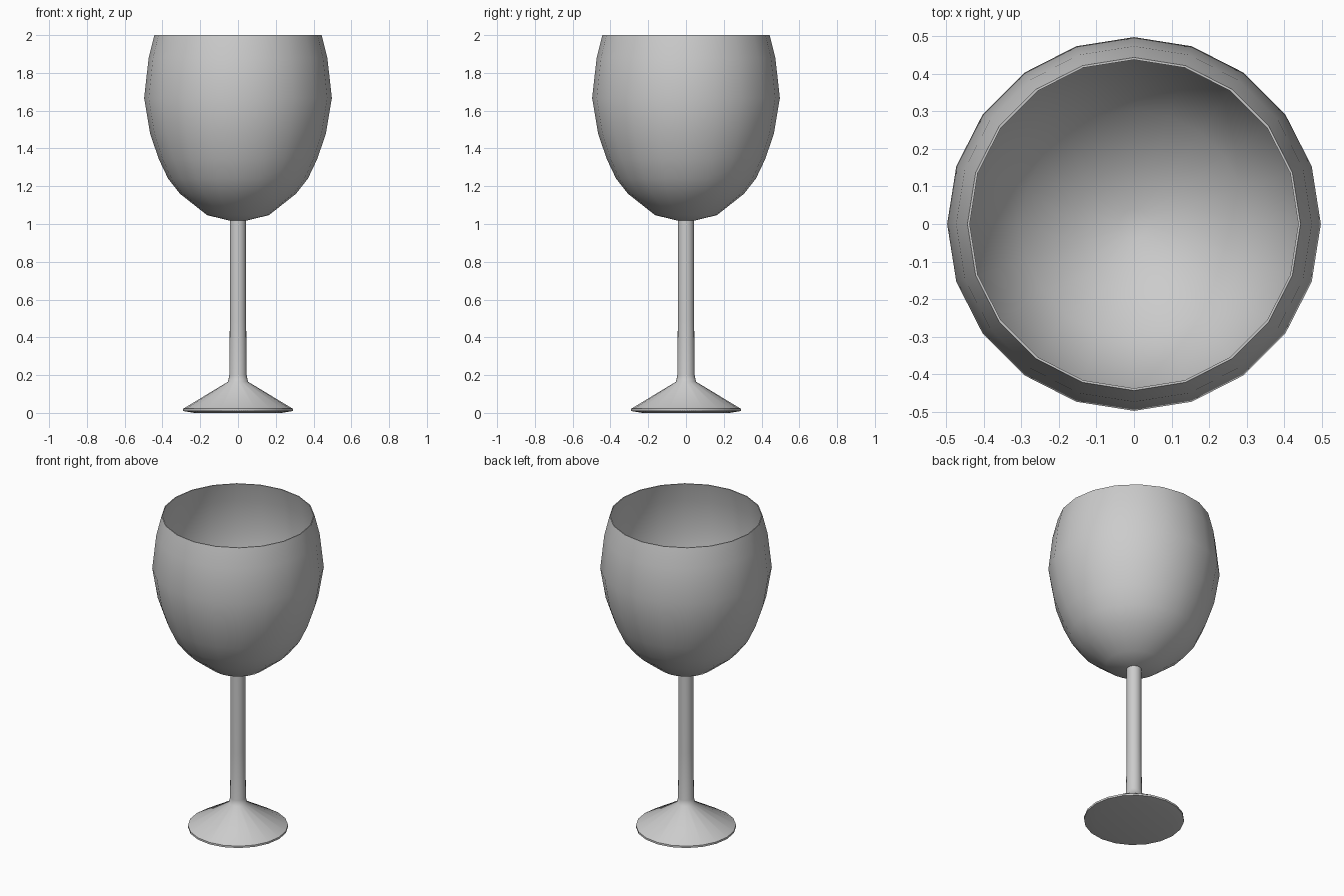
import bpy, bmesh, math

if "Cube" in bpy.data.objects:
    bpy.data.objects.remove(bpy.data.objects["Cube"])

SIDES = 20


def lathe(name, profile, angle=50):
    """Revolve an (r, z) profile around z; radius 0 becomes a single pole."""
    bm = bmesh.new()
    rings = []
    for r, z in profile:
        n = SIDES if r > 0 else 1
        rings.append([bm.verts.new((r * math.cos(2 * math.pi * i / SIDES),
                                    r * math.sin(2 * math.pi * i / SIDES), z))
                      for i in range(n)])
    for a, b in zip(rings, rings[1:]):
        for i in range(SIDES):
            j = (i + 1) % SIDES
            if len(a) == 1:
                bm.faces.new((a[0], b[j], b[i]))
            elif len(b) == 1:
                bm.faces.new((a[i], a[j], b[0]))
            else:
                bm.faces.new((a[i], a[j], b[j], b[i]))
    bmesh.ops.recalc_face_normals(bm, faces=bm.faces)
    mesh = bpy.data.meshes.new(name)
    bm.to_mesh(mesh)
    bm.free()
    obj = bpy.data.objects.new(name, mesh)
    bpy.context.collection.objects.link(obj)
    bpy.ops.object.select_all(action='DESELECT')
    obj.select_set(True)
    bpy.context.view_layer.objects.active = obj
    bpy.ops.object.shade_smooth_by_angle(angle=math.radians(angle))
    return obj


# Bowl: outer wall up to the rim, then the thin inner wall back down
outer = [(0.045, 1.018), (0.164, 1.047), (0.307, 1.16), (0.37, 1.24),
         (0.42, 1.345), (0.465, 1.478), (0.497, 1.667), (0.473, 1.88), (0.443, 2.0)]
inner = [(r - 0.006, z + 0.006 * (z < 1.3)) for r, z in reversed(outer)]
lathe("bowl", [(0, 1.015)] + outer + inner + [(0, 1.02)])

# Stem and foot: slim column flaring into a shallow cone with a thin edge
lathe("stem_and_foot", [(0, 1.018), (0.043, 1.018), (0.043, 0.5), (0.046, 0.2),
                        (0.053, 0.165), (0.29, 0.022), (0.29, 0.01),
                        (0.23, 0.0), (0, 0.0)])
